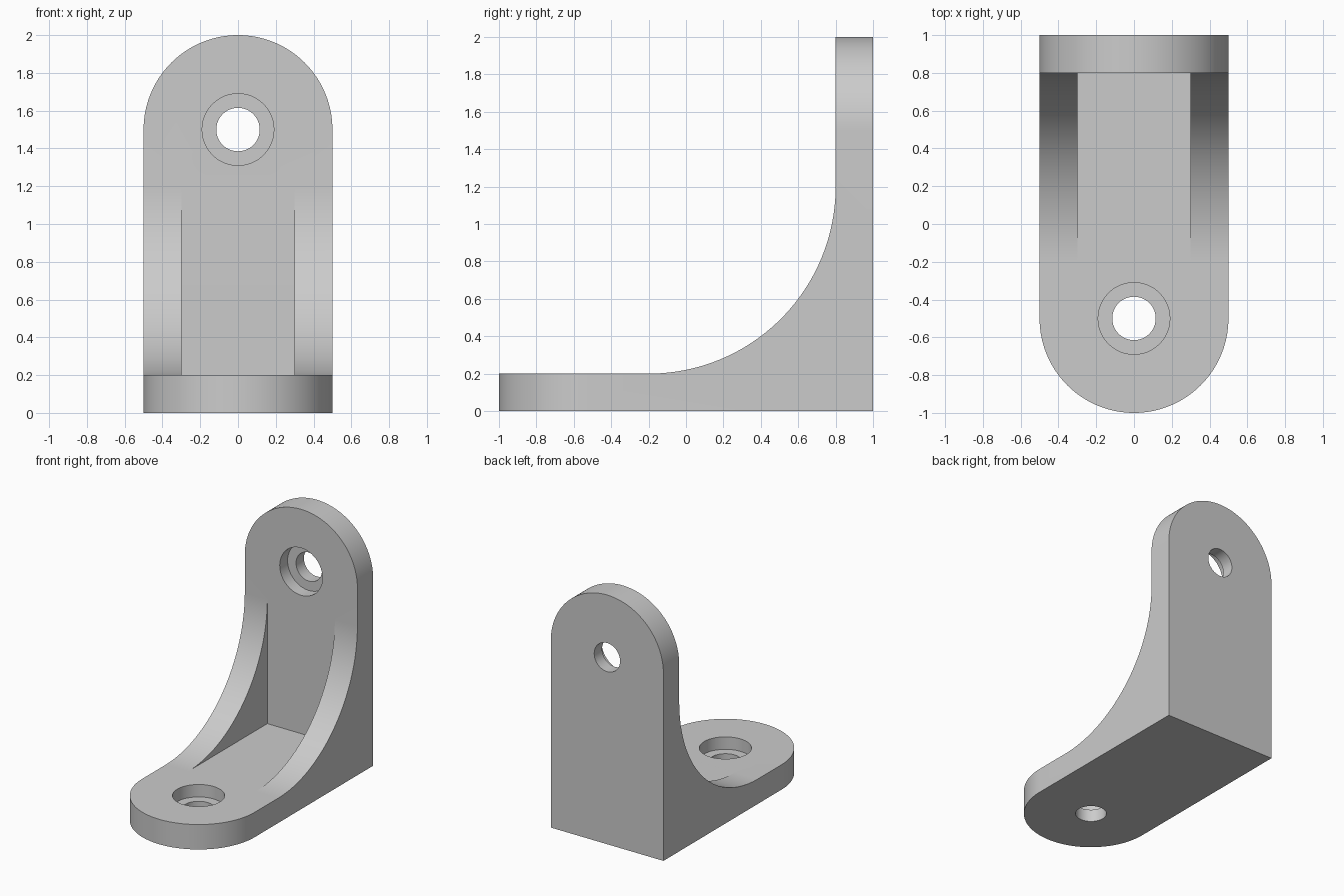
import bpy, bmesh, math
from mathutils import Vector

if "Cube" in bpy.data.objects:
    bpy.data.objects.remove(bpy.data.objects["Cube"])

grey = bpy.data.materials.new("plain grey")
grey.diffuse_color = (0.6, 0.6, 0.6, 1)
grey.use_nodes = True
grey.node_tree.nodes["Principled BSDF"].inputs["Base Color"].default_value = grey.diffuse_color


def arc(cx, cy, r, a0, a1, n):
    """Points on an arc, angles in degrees."""
    return [(cx + r * math.cos(math.radians(a0 + (a1 - a0) * i / n)),
             cy + r * math.sin(math.radians(a0 + (a1 - a0) * i / n))) for i in range(n + 1)]


def prism(name, pts, lo, hi, place):
    """Extrude a 2D profile from lo to hi; place(u, v, w) gives the 3D point."""
    bm = bmesh.new()
    face = bm.faces.new([bm.verts.new(place(u, v, lo)) for u, v in pts])
    step = Vector(place(0, 0, hi)) - Vector(place(0, 0, lo))
    new = bmesh.ops.extrude_face_region(bm, geom=[face])["geom"]
    bmesh.ops.translate(bm, vec=step, verts=[g for g in new if isinstance(g, bmesh.types.BMVert)])
    bmesh.ops.recalc_face_normals(bm, faces=bm.faces)
    me = bpy.data.meshes.new(name)
    bm.to_mesh(me)
    bm.free()
    me.materials.append(grey)
    ob = bpy.data.objects.new(name, me)
    bpy.context.collection.objects.link(ob)
    return ob


along_x = lambda u, v, w: (w, u, v)
along_y = lambda u, v, w: (u, w, v)
along_z = lambda u, v, w: (u, v, w)

# Bracket body: L-shaped side profile with a large concave curve, left overwide
side = [(-1.2, 0), (1, 0), (1, 2.2), (0.8, 2.2)] + arc(-0.2, 1.2, 1, 0, -90, 48) + [(-1.2, 0.2)]
bracket = prism("corner_bracket", side, -0.6, 0.6, along_x)
bpy.context.view_layer.objects.active = bracket
bracket.select_set(True)


def cut(tool, operation="DIFFERENCE"):
    tool.hide_render = True
    mod = bracket.modifiers.new("cut", "BOOLEAN")
    mod.operation, mod.solver, mod.object = operation, "EXACT", tool
    bpy.ops.object.modifier_apply(modifier=mod.name)
    bpy.data.objects.remove(tool)


# Rounded ends of the foot and of the upright plate
foot = arc(0, -0.5, 0.5, 180, 360, 64) + [(0.5, 1.5), (-0.5, 1.5)]
cut(prism("foot_outline", foot, -1, 3, along_z), "INTERSECT")
upright = arc(0, 1.5, 0.5, 0, 180, 64) + [(-0.5, -0.5), (0.5, -0.5)]
cut(prism("upright_outline", upright, -2, 2, along_y), "INTERSECT")

# Pocket between the two side ribs
pocket = [(-0.2, 0.2), (0.8, 0.2), (0.8, 1.2), (-0.2, 1.2)]
cut(prism("pocket", pocket, -0.3, 0.3, along_x))

# Counterbored screw holes
for v, place, through, bore in ((-0.5, along_z, (-0.2, 0.4), (0.1, 0.4)),
                                (1.5, along_y, (0.6, 1.2), (0.6, 0.9))):
    for r, (lo, hi) in ((0.115, through), (0.19, bore)):
        cut(prism("hole", arc(0, v, r, 0, 360, 48)[:-1], lo, hi, place))

bpy.ops.object.shade_smooth_by_angle(angle=math.radians(30))
